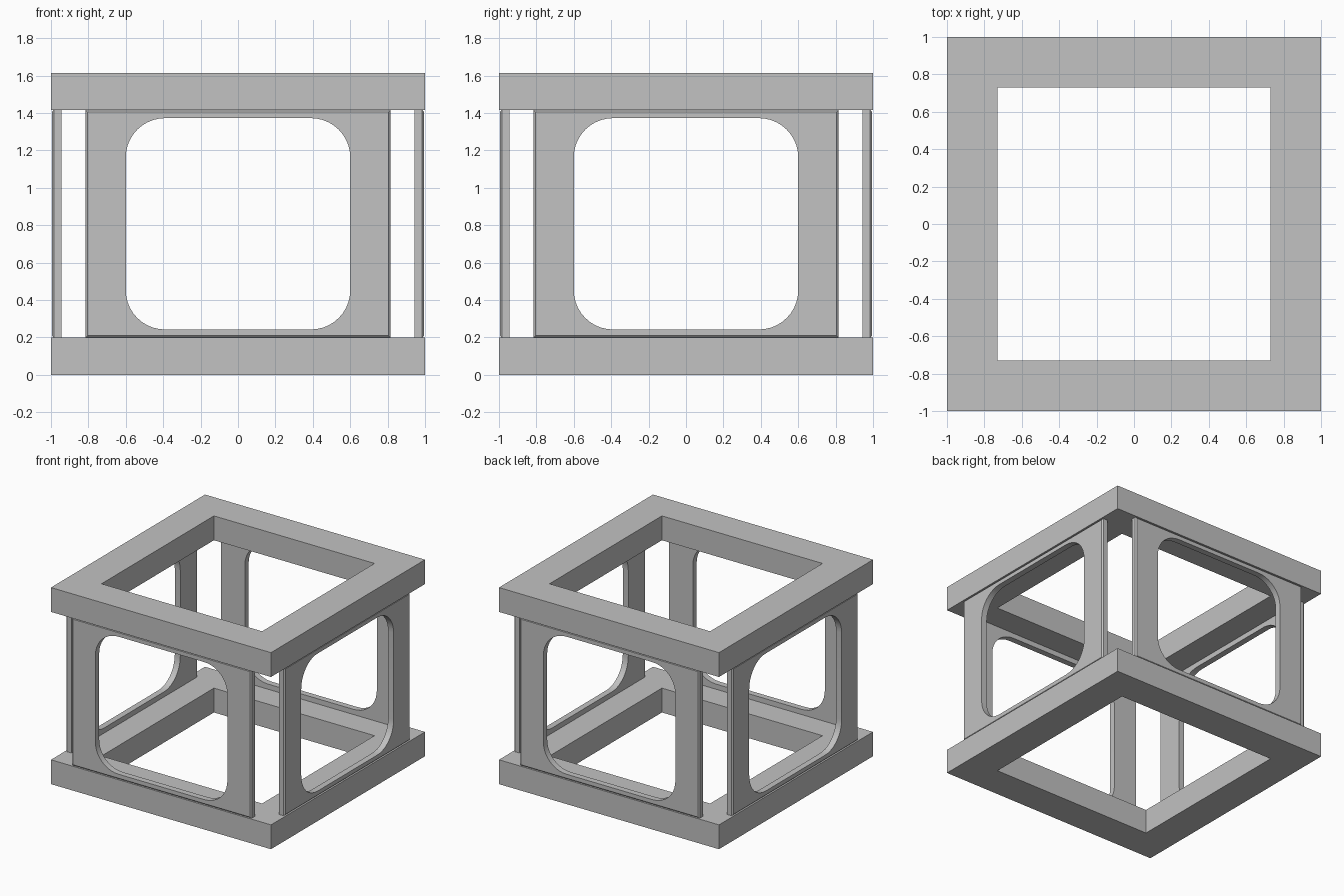
import bpy, bmesh, math
from mathutils import Matrix

if "Cube" in bpy.data.objects:
    bpy.data.objects.remove(bpy.data.objects["Cube"], do_unlink=True)

HEIGHT, RING = 1.615, 0.2
MID = HEIGHT / 2

grey = bpy.data.materials.new("plain grey")
grey.use_nodes = True
colour = (0.54, 0.54, 0.54, 1)
grey.diffuse_color = colour
grey.node_tree.nodes["Principled BSDF"].inputs["Base Color"].default_value = colour


def finish(bm, name):
    bmesh.ops.recalc_face_normals(bm, faces=bm.faces)
    mesh = bpy.data.meshes.new(name)
    bm.to_mesh(mesh)
    bm.free()
    mesh.materials.append(grey)
    obj = bpy.data.objects.new(name, mesh)
    bpy.context.collection.objects.link(obj)
    return obj


def strip(bm, a, b):
    """Join two closed loops of equal length with quads."""
    n = len(a)
    for i in range(n):
        j = (i + 1) % n
        bm.faces.new((a[i], a[j], b[j], b[i]))


CORNERS = ((1, 1), (-1, 1), (-1, -1), (1, -1))


# Square frames at the bottom and top
def frame(name, z):
    bm = bmesh.new()
    loops = [[bm.verts.new((sx * r, sy * r, h)) for sx, sy in CORNERS]
             for r, h in ((1, z), (1, z + RING), (0.73, z + RING), (0.73, z))]
    for i in range(4):
        strip(bm, loops[i], loops[(i + 1) % 4])
    return finish(bm, name)


frame("bottom_frame", 0)
frame("top_frame", HEIGHT - RING)


# Upright panel with a rounded window and a fine chamfer on its outer rim
def panel(name, angle, radius=0.21, steps=10):
    bm = bmesh.new()
    half_h = MID - RING

    def rim(y, inset):
        return [bm.verts.new((sx * (0.815 - inset), y, MID + sz * (half_h - inset)))
                for sx, sz in CORNERS]

    def window(y):
        corners = []
        for k, (sx, sz) in enumerate(CORNERS):
            cx, cz = sx * (0.6 - radius), MID + sz * (0.565 - radius)
            turns = [math.pi / 2 * (k + s / steps) for s in range(steps + 1)]
            corners.append([bm.verts.new((cx + radius * math.cos(t), y,
                                          cz + radius * math.sin(t))) for t in turns])
        return corners

    def face(outer, hole):
        for k in range(4):
            n = (k + 1) % 4
            for a, b in zip(hole[k], hole[k][1:]):
                bm.faces.new((outer[k], a, b))
            bm.faces.new((outer[k], hole[k][-1], hole[n][0], outer[n]))

    front, side, back = rim(-0.995, 0.01), rim(-0.985, 0), rim(-0.945, 0)
    hole_front, hole_back = window(-0.995), window(-0.945)
    face(front, hole_front)
    face(back, hole_back)
    strip(bm, front, side)
    strip(bm, side, back)
    strip(bm, sum(hole_front, []), sum(hole_back, []))
    bm.transform(Matrix.Rotation(angle, 4, "Z"))
    obj = finish(bm, name)

    # Smooth only the curved window edge
    bpy.ops.object.select_all(action="DESELECT")
    obj.select_set(True)
    bpy.context.view_layer.objects.active = obj
    bpy.ops.object.shade_smooth_by_angle(angle=math.radians(25))


for i, place in enumerate(("front", "left", "back", "right")):
    panel(place + "_panel", i * math.pi / 2)
